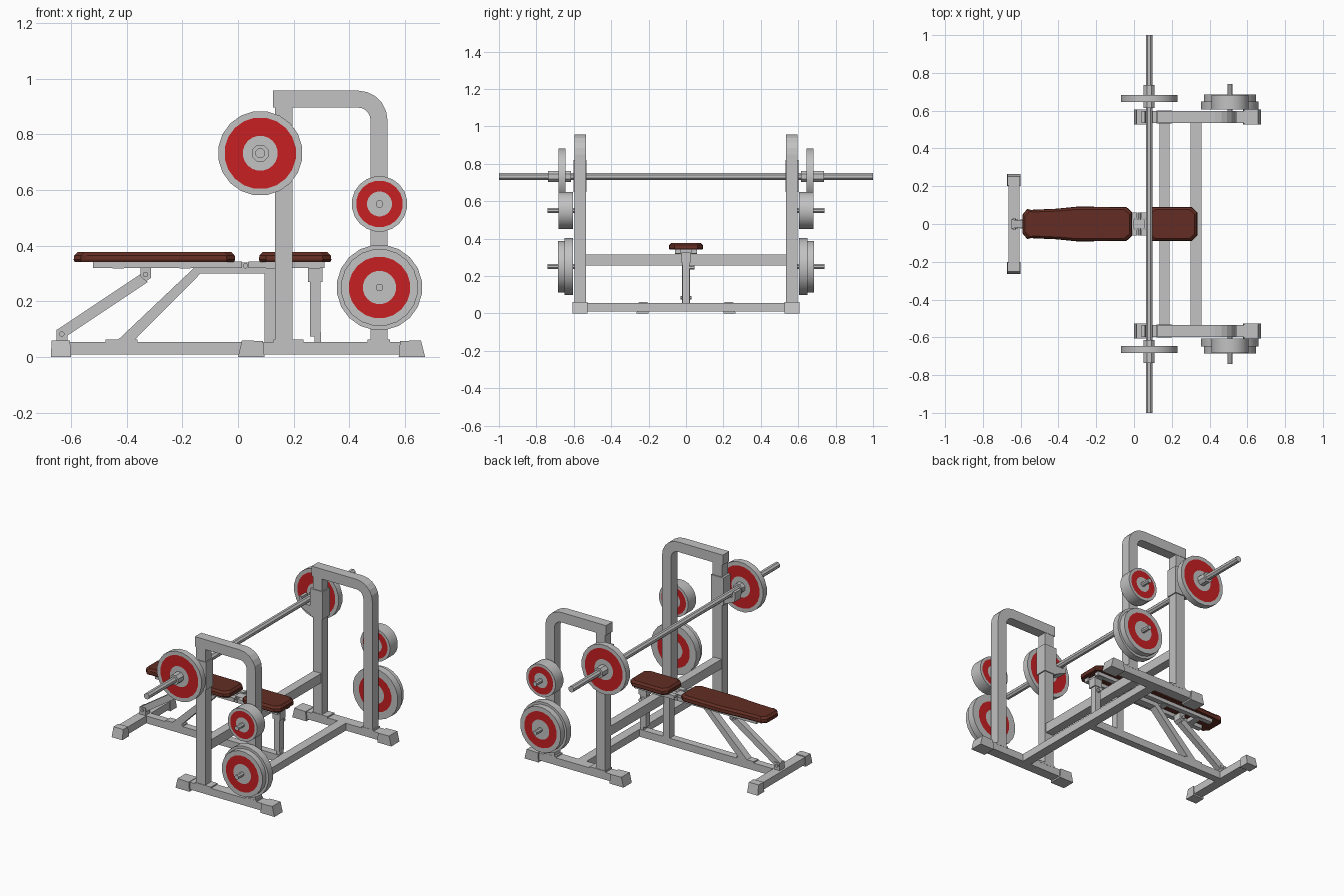
import bpy, bmesh, math
from mathutils import Vector

cube = bpy.data.objects.get("Cube")
if cube:
    bpy.data.objects.remove(cube, do_unlink=True)


def material(name, rgb):
    m = bpy.data.materials.new(name)
    m.use_nodes = True
    m.diffuse_color = (*rgb, 1)
    m.node_tree.nodes["Principled BSDF"].inputs["Base Color"].default_value = (*rgb, 1)
    return m


STEEL = material("grey steel", (0.54, 0.54, 0.54))
RED = material("red paint", (0.58, 0.014, 0.016))
LEATHER = material("brown leather", (0.125, 0.027, 0.017))


def finish(name, bm, mats=(STEEL,), smooth=False):
    bmesh.ops.recalc_face_normals(bm, faces=bm.faces)
    mesh = bpy.data.meshes.new(name)
    bm.to_mesh(mesh)
    bm.free()
    ob = bpy.data.objects.new(name, mesh)
    bpy.context.collection.objects.link(ob)
    for m in mats:
        mesh.materials.append(m)
    if smooth:
        bpy.ops.object.select_all(action="DESELECT")
        ob.select_set(True)
        bpy.context.view_layer.objects.active = ob
        bpy.ops.object.shade_smooth_by_angle(angle=math.radians(30))
    return ob


def loft(name, rings, mats=(STEEL,)):
    """Skin matching rings of points and cap both ends."""
    bm = bmesh.new()
    loops = [[bm.verts.new(p) for p in ring] for ring in rings]
    n = len(loops[0])
    for a, b in zip(loops, loops[1:]):
        for i in range(n):
            j = (i + 1) % n
            bm.faces.new((a[i], a[j], b[j], b[i]))
    bm.faces.new(loops[0])
    bm.faces.new(loops[-1])
    return finish(name, bm, mats)


def prism(name, outline, y, width):
    """Extrude a side outline (x, z) across the width."""
    return loft(name, [[(x, y + s * width / 2, z) for x, z in outline] for s in (-1, 1)])


def box(name, x0, x1, z0, z1, y=0.0, width=0.045):
    return prism(name, [(x0, z0), (x1, z0), (x1, z1), (x0, z1)], y, width)


def strut(name, p, q, thick, width=0.045):
    p, q = Vector(p), Vector(q)
    d = (q - p).normalized()
    n = Vector((-d.y, d.x)) * thick / 2
    return prism(name, [p + n, q + n, q - n, p - n], 0, width)


def lathe(name, x, z, profile, sides, red=()):
    """Turn (radius, y) points around a sideways axis; listed bands become red."""
    bm = bmesh.new()
    rings = []
    for r, y in profile:
        angles = [math.tau * (i + 0.5) / sides for i in range(sides)]
        rings.append([bm.verts.new((x + r * math.cos(a), y, z + r * math.sin(a))) for a in angles])
    for k, (a, b) in enumerate(zip(rings, rings[1:])):
        for i in range(sides):
            j = (i + 1) % sides
            f = bm.faces.new((a[i], a[j], b[j], b[i]))
            f.material_index = int(k in red)
    bm.faces.new(rings[0])
    bm.faces.new(rings[-1])
    return finish(name, bm, (STEEL, RED), sides > 8)


def plate(name, x, z, r, ring_in, ring_out, y0, y1):
    profile = [(ring_in, y0), (ring_out, y0), (r, y0), (r, y1), (ring_out, y1), (ring_in, y1)]
    return lathe(name, x, z, profile, 20, (0, 4))


def rod(name, x, z, r, y0, y1, sides=8):
    return lathe(name, x, z, [(r, y0), (r, y1)], sides)


def arc(r, start, end):
    """Points of the frame's rounded corner."""
    steps = [math.radians(start + (end - start) * i / 5) for i in range(6)]
    return [(0.43 + r * math.cos(a), 0.85 + r * math.sin(a)) for a in steps]


# Side frames, racked plates and barbell plates
BAR_X, BAR_Z, RACK_X, FRAME_Y = 0.08, 0.732, 0.508, 0.566
for side, s in (("left", 1), ("right", -1)):
    y = s * FRAME_Y
    box(f"{side}_base_tube", 0.03, 0.64, 0.01, 0.055, y, 0.062)
    prism(f"{side}_front_foot", [(0, 0), (0.095, 0), (0.09, 0.058), (0.014, 0.06)], y, 0.08)
    prism(f"{side}_rear_foot", [(0.577, 0), (0.672, 0), (0.657, 0.06), (0.582, 0.058)], y, 0.08)
    box(f"{side}_upright", 0.132, 0.195, 0.05, 0.9, y, 0.058)
    bend = [(0.125, 0.957)] + arc(0.107, 90, 0) + [(0.537, 0.05), (0.476, 0.05)]
    prism(f"{side}_bent_tube", bend + arc(0.046, 0, 90) + [(0.125, 0.896)], y, 0.062)
    box(f"{side}_upright_flange", 0.128, 0.235, 0.05, 0.063, y, 0.064)
    box(f"{side}_bent_tube_flange", 0.465, 0.545, 0.05, 0.063, y, 0.064)
    # Bar holder
    box(f"{side}_holder_sleeve", 0.118, 0.202, 0.65, 0.82, y, 0.07)
    hook = [(0.125, 0.655), (0.125, 0.712), (0.064, 0.712), (0.057, 0.75), (0.04, 0.75), (0.045, 0.69)]
    prism(f"{side}_bar_hook", hook, y, 0.062)
    # Racked plates
    rod(f"{side}_upper_peg", RACK_X, 0.55, 0.014, y, s * 0.74)
    rod(f"{side}_lower_peg", RACK_X, 0.25, 0.014, y, s * 0.74)
    plate(f"{side}_small_plate", RACK_X, 0.55, 0.1, 0.045, 0.084, s * 0.605, s * 0.682)
    plate(f"{side}_large_plate", RACK_X, 0.25, 0.154, 0.06, 0.111, s * 0.605, s * 0.649)
    plate(f"{side}_medium_plate", RACK_X, 0.25, 0.139, 0.06, 0.111, s * 0.649, s * 0.685)
    # Barbell plate and collar
    plate(f"{side}_barbell_plate", BAR_X, BAR_Z, 0.152, 0.063, 0.129, s * 0.645, s * 0.683)
    rod(f"{side}_collar", BAR_X, BAR_Z, 0.032, s * 0.615, s * 0.737)

rod("barbell", BAR_X, BAR_Z, 0.019, -1, 1)
box("middle_crossbar", 0.135, 0.189, 0.257, 0.315, 0, 2 * FRAME_Y - 0.05)
box("low_crossbar", 0.3, 0.357, 0.01, 0.055, 0, 2 * FRAME_Y - 0.05)

# Bench base
box("bench_base_tube", -0.62, 0.31, 0.01, 0.055)
box("front_crossbeam", -0.665, -0.607, 0.01, 0.055, 0, 0.48)
for side, s in (("left", 1), ("right", -1)):
    taper = [((-0.672, 0.2), (-0.6, 0.2), (-0.6, 0.265), (-0.672, 0.265)),
             ((-0.669, 0.205), (-0.603, 0.205), (-0.603, 0.252), (-0.669, 0.252))]
    loft(f"{side}_crossbeam_foot", [[(x, s * y, z) for x, y in ring] for ring, z in zip(taper, (0, 0.06))])

# Bench supports
box("strut_flange", -0.475, -0.36, 0.05, 0.063)
prism("diagonal_support", [(-0.435, 0.058), (-0.375, 0.058), (-0.135, 0.3), (0.14, 0.3),
                           (0.14, 0.328), (-0.15, 0.328)], 0, 0.045)
box("bench_post", 0.095, 0.142, 0.05, 0.31)
strut("adjusting_strut", (-0.635, 0.085), (-0.335, 0.285), 0.038, 0.035)
box("strut_lower_bracket", -0.652, -0.613, 0.05, 0.1)
prism("strut_upper_bracket", [(-0.35, 0.29), (-0.33, 0.272), (-0.312, 0.285), (-0.312, 0.325), (-0.35, 0.325)], 0, 0.05)
rod("strut_lower_pin", -0.633, 0.083, 0.01, -0.03, 0.03)
rod("strut_upper_pin", -0.332, 0.297, 0.01, -0.035, 0.035)
box("seat_post", 0.259, 0.297, 0.075, 0.3, 0, 0.04)
box("seat_post_foot", 0.275, 0.298, 0.05, 0.09, 0, 0.035)
box("seat_post_collar", 0.252, 0.304, 0.27, 0.325, 0, 0.05)
rod("adjusting_knob", 0.278, 0.246, 0.013, 0.015, 0.045)

# Pad rails and hinge
for side, s in (("left", 1), ("right", -1)):
    box(f"{side}_back_rail", -0.52, 0.015, 0.32, 0.344, s * 0.045, 0.03)
    box(f"{side}_seat_rail", 0.038, 0.31, 0.32, 0.344, s * 0.045, 0.03)
box("hinge_block", -0.005, 0.058, 0.316, 0.34, 0, 0.05)
rod("hinge_pin", 0.027, 0.328, 0.01, -0.06, 0.06)
for i, x in enumerate((-0.45, -0.21, 0.1, 0.255)):
    box(f"rail_tie_{i + 1}", x, x + 0.04, 0.318, 0.343, 0, 0.11)


def pad(name, half):
    """Padded cushion from half an outline, mirrored across the middle."""
    outline = half + [(x, -y) for x, y in reversed(half)]
    cx = (half[0][0] + half[-1][0]) / 2
    length = half[-1][0] - half[0][0]
    rings = []
    for z, inset in ((0.342, 0.004), (0.35, 0), (0.365, 0.002), (0.377, 0.014)):
        kx, ky = 1 - 2 * inset / length, 1 - inset / 0.09
        rings.append([(cx + (x - cx) * kx, y * ky, z) for x, y in outline])
    return loft(name, rings, (LEATHER,))


pad("back_pad", [(-0.59, 0.05), (-0.565, 0.08), (-0.545, 0.075), (-0.41, 0.081),
                 (-0.3, 0.092), (-0.04, 0.09), (-0.01, 0.062)])
pad("seat_pad", [(0.075, 0.062), (0.1, 0.09), (0.305, 0.09), (0.335, 0.062)])
